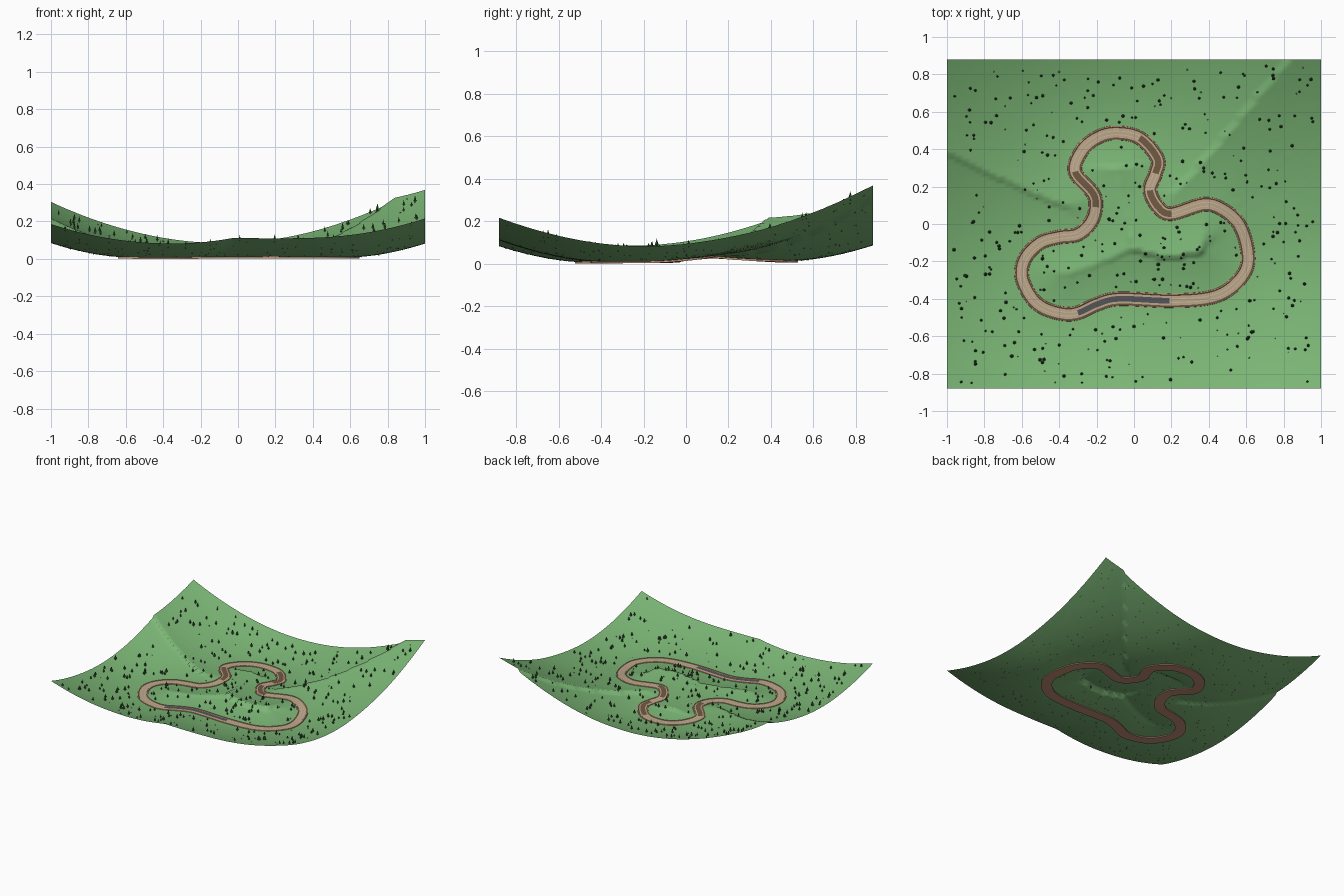
import bpy, bmesh, math, random
from mathutils import Vector, Matrix
from mathutils.kdtree import KDTree

if "Cube" in bpy.data.objects:
    bpy.data.objects.remove(bpy.data.objects["Cube"])

random.seed(7)
HX, HY = 1.0, 0.88
STEPS = 10


def material(name, col):
    m = bpy.data.materials.new(name)
    m.diffuse_color = (*col, 1)
    m.use_nodes = True
    m.node_tree.nodes["Principled BSDF"].inputs["Base Color"].default_value = m.diffuse_color
    return m


GRASS = material("grass", (0.2, 0.47, 0.18))
FOLIAGE = material("foliage", (0.035, 0.10, 0.035))
BARK = material("bark", (0.12, 0.07, 0.04))
STONE = material("stone", (0.25, 0.22, 0.2))
BERM = material("berm_clay", (0.52, 0.27, 0.17))
DIRT = material("dry_dirt", (0.50, 0.38, 0.25))
RUT = material("pale_ruts", (0.60, 0.48, 0.34))
MUD = material("mud", (0.16, 0.10, 0.055))
TARMAC = material("tarmac", (0.09, 0.09, 0.10))

# centre line of the circuit, counter-clockwise from the end of the straight
PATH = [Vector(p) for p in (
    (.19, -.41, .013), (.40, -.395, .012), (.52, -.34, .012), (.60, -.24, .012),
    (.605, -.13, .014), (.56, 0, .025), (.47, .08, .038), (.37, .105, .044),
    (.20, .055, .042), (.13, .09, .038), (.085, .18, .032), (.115, .27, .026),
    (.125, .35, .021), (.03, .46, .016), (-.10, .487, .015), (-.20, .46, .018),
    (-.28, .39, .023), (-.315, .28, .030), (-.22, .165, .034), (-.205, .09, .032),
    (-.23, .01, .026), (-.30, -.055, .020), (-.40, -.07, .016), (-.50, -.10, .014),
    (-.58, -.18, .013), (-.60, -.28, .012), (-.55, -.39, .011), (-.48, -.45, .010),
    (-.38, -.48, .010), (-.30, -.475, .010), (-.20, -.43, .011), (-.08, -.40, .012))]
NP = len(PATH)


def spline(i, t):
    a, b, c, d = (PATH[(i + k) % NP] for k in (-1, 0, 1, 2))
    return 0.5 * (2 * b + (c - a) * t + (2 * a - 5 * b + 4 * c - d) * t * t
                  + (3 * b - a - 3 * c + d) * t ** 3)


LINE = [spline(i, s / STEPS) for i in range(NP) for s in range(STEPS)]
N = len(LINE)
tree_kd = KDTree(N)
for i, p in enumerate(LINE):
    tree_kd.insert((p.x, p.y, 0), i)
tree_kd.balance()


def ground(x, y):
    """Height and distance to track: land climbs away from the nearest road point."""
    _, i, d = tree_kd.find((x, y, 0))
    return LINE[i].z - 0.003 + 0.36 * d ** 1.7, d


def finish(bm, name, mats, smooth=True):
    me = bpy.data.meshes.new(name)
    bm.to_mesh(me)
    bm.free()
    for m in mats:
        me.materials.append(m)
    for p in me.polygons:
        p.use_smooth = smooth
    ob = bpy.data.objects.new(name, me)
    bpy.context.collection.objects.link(ob)
    return ob


# valley terrain
bm = bmesh.new()
bmesh.ops.create_grid(bm, x_segments=110, y_segments=97, size=1)
for v in bm.verts:
    v.co.y *= HY
    v.co.z = ground(v.co.x, v.co.y)[0]
finish(bm, "terrain", [GRASS])


def sweep(name, profile, mat, start=0, end=NP, loop_profile=False):
    """Sweep (offset, height) points along the track between control points."""
    closed = end - start == NP
    ids = range(start * STEPS, end * STEPS + (0 if closed else 1))
    bm = bmesh.new()
    rows = []
    for i in ids:
        tan = LINE[(i + 1) % N] - LINE[(i - 1) % N]
        side = Vector((tan.y, -tan.x, 0)).normalized()
        rows.append([bm.verts.new(LINE[i % N] + side * o + Vector((0, 0, h)))
                     for o, h in profile])
    n = len(profile)
    for r in range(len(rows) if closed else len(rows) - 1):
        a, b = rows[r], rows[(r + 1) % len(rows)]
        for k in range(n if loop_profile else n - 1):
            j = (k + 1) % n
            bm.faces.new((a[k], b[k], b[j], a[j]))
    bmesh.ops.recalc_face_normals(bm, faces=bm.faces)
    if not loop_profile and sum(f.normal.z for f in bm.faces) < 0:
        bmesh.ops.reverse_faces(bm, faces=bm.faces)
    return finish(bm, name, [mat], False)


# raised berms and bed of the circuit
sweep("track_bed", [(-.040, -.010), (-.037, .003), (-.031, .005), (-.026, 0),
                    (.026, 0), (.031, .005), (.037, .003), (.040, -.010)],
      BERM, loop_profile=True)
sweep("dirt_surface", [(-.028, .002), (0, .002), (.028, .002)], DIRT)

# tarmac straight and muddy bends
sweep("tarmac_straight", [(-.015, .004), (.015, .004)], TARMAC, 29, 32)
sweep("mud_bend_east", [(-.017, .004), (.017, .004)], MUD, 8, 10)
sweep("mud_bend_middle", [(-.017, .004), (.017, .004)], MUD, 11, 13)
sweep("mud_bend_west", [(-.017, .004), (.017, .004)], MUD, 17, 19)

# wheel ruts
for label, o in (("inner", -.010), ("outer", .010)):
    sweep("wheel_rut_" + label, [(o - .002, .003), (o + .002, .003)], RUT)


def scatter(count, near):
    """Random spots clear of the road, denser near it."""
    spots = []
    while len(spots) < count:
        x, y = random.uniform(-.97, .97), random.uniform(-.85, .85)
        z, d = ground(x, y)
        if d > 0.055 and random.random() < (1 if d < near else 0.5):
            spots.append((x, y, z))
    return spots


def cone(bm, loc, r1, r2, h, mat, sides=6):
    res = bmesh.ops.create_cone(bm, cap_ends=True, segments=sides, radius1=r1, radius2=r2,
                                depth=h, matrix=Matrix.Translation(loc + Vector((0, 0, h / 2))))
    for f in {f for v in res["verts"] for f in v.link_faces}:
        f.material_index = mat


# conifers
bm = bmesh.new()
for spot in scatter(330, 0.35):
    p, s = Vector(spot), random.uniform(0.6, 1.15)
    cone(bm, p - Vector((0, 0, .003)), .0022 * s, .0018 * s, .012 * s, 1, 5)
    cone(bm, p + Vector((0, 0, .007 * s)), .0085 * s, 0, .028 * s, 0)
finish(bm, "conifers", [FOLIAGE, BARK], False)

# small rocks
bm = bmesh.new()
for spot in scatter(60, 0.35):
    bmesh.ops.create_icosphere(bm, subdivisions=1, radius=random.uniform(.003, .006),
                               matrix=Matrix.Translation(spot))
finish(bm, "rocks", [STONE], False)
